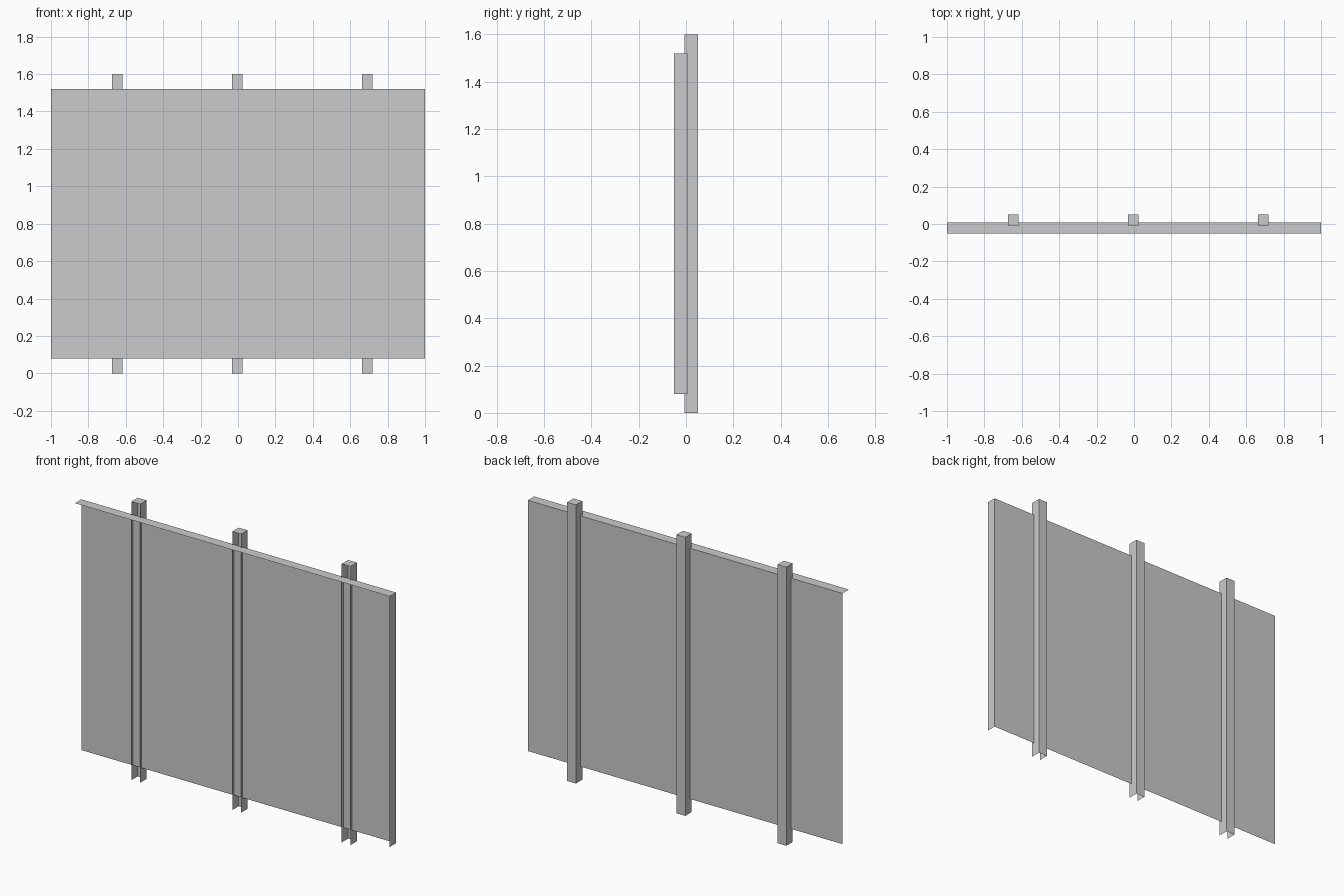
import bpy, bmesh
from mathutils import Vector

if "Cube" in bpy.data.objects:
    bpy.data.objects.remove(bpy.data.objects["Cube"])


def open_box(name, lo, hi, open_sides):
    """Thin sheet box with the faces pointing along open_sides removed."""
    lo, hi = Vector(lo), Vector(hi)
    bm = bmesh.new()
    bmesh.ops.create_cube(bm, size=1)
    bm.normal_update()
    gone = [f for f in bm.faces
            if any(f.normal.dot(Vector(d)) > 0.9 for d in open_sides)]
    bmesh.ops.delete(bm, geom=gone, context='FACES')
    size, mid = hi - lo, (hi + lo) / 2
    for v in bm.verts:
        v.co = Vector(a * b for a, b in zip(v.co, size)) + mid
    mesh = bpy.data.meshes.new(name)
    bm.to_mesh(mesh)
    bm.free()
    obj = bpy.data.objects.new(name, mesh)
    bpy.context.collection.objects.link(obj)
    return obj


FRONT, BOTTOM, LEFT = (0, -1, 0), (0, 0, -1), (-1, 0, 0)

# Sign sheet with a folded lip along the top and right edges
open_box("panel", (-1, -0.051, 0.08), (1, 0.007, 1.52), [FRONT, BOTTOM, LEFT])

# Channel posts, open to the front and below, capped on top
for label, x in (("left", -0.645), ("middle", -0.003), ("right", 0.692)):
    open_box(label + "_post", (x - 0.028, -0.007, 0), (x + 0.028, 0.051, 1.6),
             [FRONT, BOTTOM])
